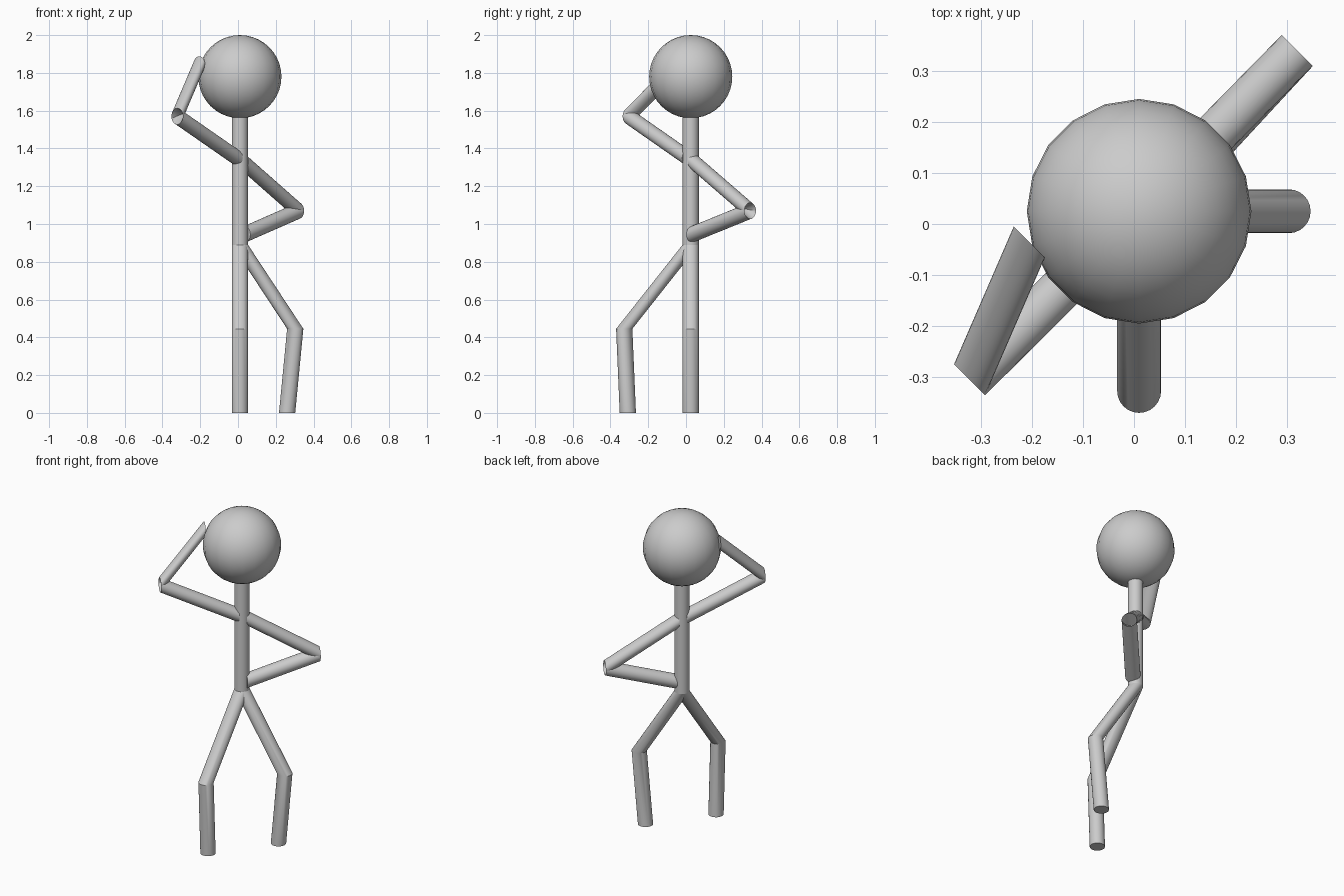
import bpy, bmesh, math
from mathutils import Vector

if "Cube" in bpy.data.objects:
    bpy.data.objects.remove(bpy.data.objects["Cube"])

RADIUS, SIDES = 0.043, 24
CX, CY = 0.01, 0.025            # body axis
UP = Vector((0, 0, 1))
DIAGONAL = Vector((1, 1, 0)).normalized()


def finish(name, bm):
    bmesh.ops.recalc_face_normals(bm, faces=bm.faces)
    mesh = bpy.data.meshes.new(name)
    bm.to_mesh(mesh)
    bm.free()
    obj = bpy.data.objects.new(name, mesh)
    bpy.context.collection.objects.link(obj)
    bpy.ops.object.select_all(action='DESELECT')
    obj.select_set(True)
    bpy.context.view_layer.objects.active = obj
    bpy.ops.object.shade_smooth_by_angle(angle=math.radians(30))
    return obj


def limb(name, path, normal):
    """Sweep a circle of fixed orientation through the path points."""
    side = Vector((1, 0, 0)) if normal == UP else normal.cross(UP)
    other = normal.cross(side)
    bm = bmesh.new()
    rings = []
    for p in path:
        rings.append([bm.verts.new(Vector(p) + RADIUS * (
            side * math.cos(2 * math.pi * i / SIDES) +
            other * math.sin(2 * math.pi * i / SIDES))) for i in range(SIDES)])
    for a, b in zip(rings, rings[1:]):
        for i in range(SIDES):
            j = (i + 1) % SIDES
            bm.faces.new((a[i], a[j], b[j], b[i]))
    bm.faces.new(rings[0])
    bm.faces.new(rings[-1])
    return finish(name, bm)


# Head
bm = bmesh.new()
bmesh.ops.create_uvsphere(bm, u_segments=20, v_segments=20, radius=0.22)
bmesh.ops.translate(bm, verts=bm.verts, vec=(CX, CY, 1.78))
finish("head", bm)

# Torso and neck
limb("torso", [(CX, CY, 0.89), (CX, CY, 1.60)], UP)

# Legs: hip, knee, foot with level rings
limb("side_leg", [(CX, CY, 0.89), (0.303, CY, 0.445), (0.26, CY, 0)], UP)
limb("front_leg", [(CX, CY, 0.89), (CX, -0.327, 0.445), (CX, -0.308, 0)], UP)

# Arms: shoulder, elbow, hand with upright rings facing the diagonal
limb("raised_arm", [(-0.005, 0.01, 1.35), (-0.322, -0.305, 1.57),
                    (-0.205, -0.035, 1.845)], DIAGONAL)
limb("lowered_arm", [(0.025, 0.04, 1.33), (0.32, 0.34, 1.07),
                     (0.035, 0.032, 0.945)], DIAGONAL)
